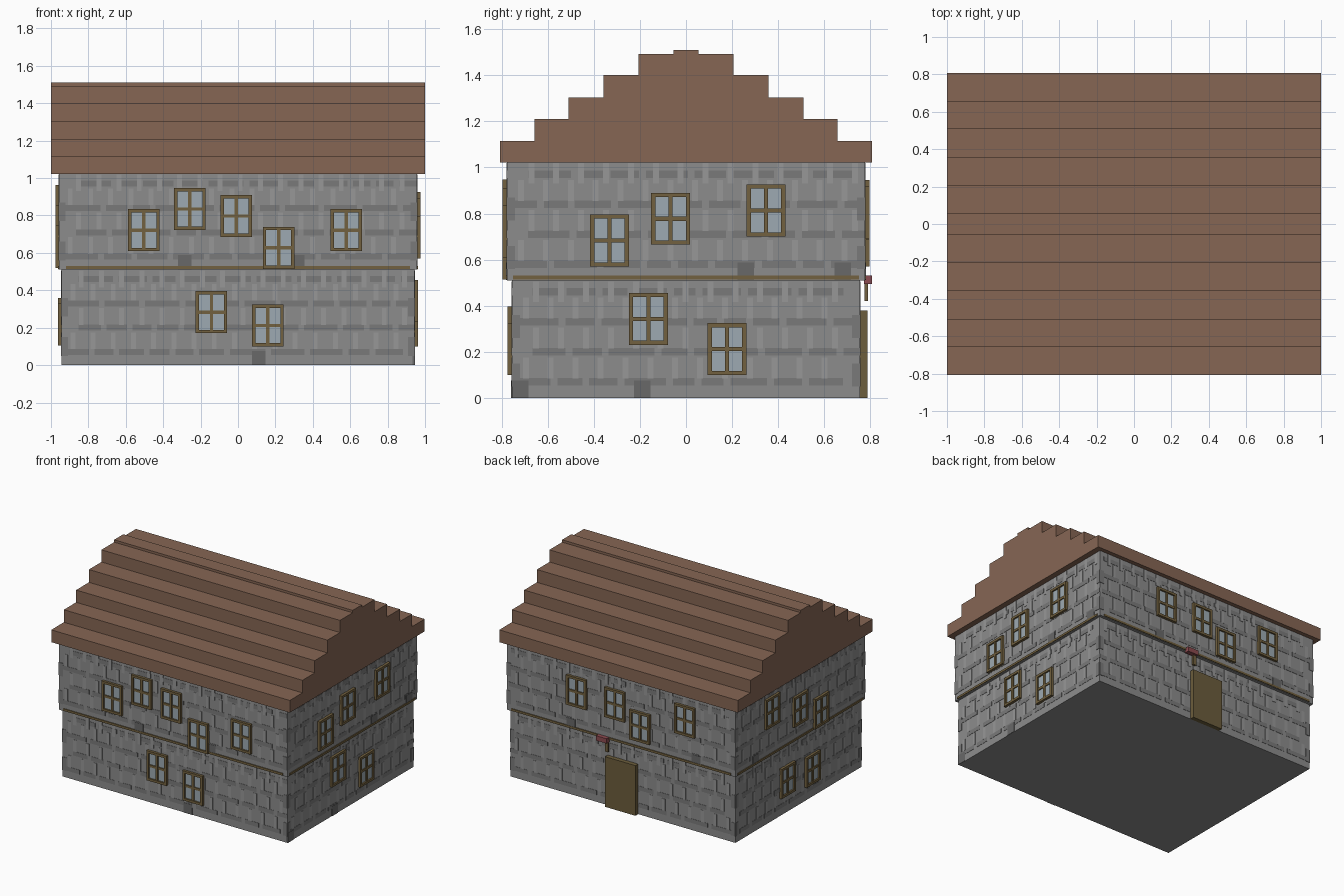
import bpy, bmesh, random
from mathutils import Matrix

if "Cube" in bpy.data.objects:
    bpy.data.objects.remove(bpy.data.objects["Cube"])

random.seed(4)


def material(name, r, g, b):
    m = bpy.data.materials.new(name)
    m.diffuse_color = (r, g, b, 1)
    m.use_nodes = True
    m.node_tree.nodes["Principled BSDF"].inputs["Base Color"].default_value = m.diffuse_color
    return m


STONE = material("stone", .262, .262, .262)
STONE_DARK = material("stone_dark", .195, .195, .195)
STONE_LIGHT = material("stone_light", .31, .31, .31)
STONE_BLOCK = material("stone_block", .14, .14, .14)
WOOD = material("wood", .17, .12, .05)
DOOR = material("door_wood", .15, .11, .045)
GLASS = material("glass", .337, .402, .445)
ROOF = material("roof_tile", .238, .133, .088)
RED = material("red", .262, .07, .08)


def boxes(name, items, mat):
    """One object from a list of (centre, size) boxes."""
    bm = bmesh.new()
    for c, s in items:
        bmesh.ops.create_cube(bm, size=1, matrix=Matrix.Translation(c) @ Matrix.Diagonal((*s, 1)))
    me = bpy.data.meshes.new(name)
    bm.to_mesh(me)
    bm.free()
    me.materials.append(mat)
    ob = bpy.data.objects.new(name, me)
    bpy.context.collection.objects.link(ob)
    return ob


# Storeys: half width, half depth, bottom, top
STOREYS = {"lower": (.943, .755, 0, .515), "upper": (.957, .776, .51, 1.03)}


def on_wall(storey, side, u, z, w, h, out, sink=.01):
    """Box lying on a wall, standing 'out' proud of it; u is x or y along the wall."""
    hx, hy = STOREYS[storey][:2]
    d, mid = out + sink, (out - sink) / 2
    if side in ("front", "back"):
        s = -1 if side == "front" else 1
        return (u, s * (hy + mid), z), (w, d, h)
    s = 1 if side == "right" else -1
    return (s * (hx + mid), u, z), (d, w, h)


SIDES = ("front", "right", "back", "left")

# Wall cores
for name, (hx, hy, z0, z1) in STOREYS.items():
    boxes(name + "_storey", [((0, 0, (z0 + z1) / 2), (2 * hx, 2 * hy, z1 - z0))], STONE)

# Stone courses: dark bed joints, light upright joints, corner stones
for name, (hx, hy, z0, z1) in STOREYS.items():
    dark, light, corner = [], [], []
    for side in SIDES:
        half = hx if side in ("front", "back") else hy
        for row in range(4):
            z = z0 + .07 + row * .13
            u = -half + .03 + (row % 2) * .06
            while u < half - .06:
                w = min(random.uniform(.09, .2), half - u)
                dark.append(on_wall(name, side, u + w / 2, z, w, .032, .002))
                u += w + .03
            n = int(2 * half / .108)
            for i in range(n):
                u = -half + .06 + i * .108 + (row % 2) * .045
                if u < half - .02:
                    zb = min(z + .06, z1 - .055)
                    light.append(on_wall(name, side, u, zb, .026, .09, .0025))
        for s in (-1, 1):
            for z in (z0 + .1, z0 + .31):
                corner.append(on_wall(name, side, s * (half - .017), z, .034, .1, .003))
    boxes(name + "_bed_joints", dark, STONE_DARK)
    boxes(name + "_upright_joints", light, STONE_LIGHT)
    boxes(name + "_corner_stones", corner, STONE_DARK)

# Dark base stones
blocks = [("upper", "front", -.285), ("upper", "front", .32), ("lower", "front", .11),
          ("upper", "right", .26), ("upper", "right", .68), ("lower", "right", -.72),
          ("lower", "right", -.19), ("upper", "back", .42), ("upper", "back", -.63),
          ("upper", "left", .535)]
boxes("base_stones", [on_wall(st, sd, u, .55 if st == "upper" else .038, .072, .075, .004)
                      for st, sd, u in blocks], STONE_BLOCK)

# Timber ledge between the storeys
boxes("ledge", [on_wall("upper", sd, 0, .522, 1.84 if sd in ("front", "back") else 1.5, .016, .006)
                for sd in SIDES], WOOD)

# Windows: (position along wall, height of centre)
WINDOWS = {
    ("upper", "front"): [(-.503, .722), (-.257, .835), (-.01, .797), (.217, .627), (.578, .722)],
    ("lower", "front"): [(-.142, .283), (.16, .212)],
    ("upper", "right"): [(-.332, .683), (-.067, .777), (.347, .813)],
    ("lower", "right"): [(-.163, .343), (.178, .212)],
    ("upper", "back"): [(.367, .805), (.046, .797), (-.165, .683), (-.54, .832)],
    ("upper", "left"): [(.345, .85), (.01, .741), (-.24, .633)],
    ("lower", "left"): [(.143, .247), (-.155, .218)],
}
W, H, T = .168, .225, .018
for (st, sd), spots in WINDOWS.items():
    frame, panes = [], []
    for u, z in spots:
        for s in (-1, 1):
            frame.append(on_wall(st, sd, u + s * (W - T) / 2, z, T, H, .02))
            frame.append(on_wall(st, sd, u, z + s * (H - T) / 2, W - 2 * T, T, .02))
        frame.append(on_wall(st, sd, u, z, T, H - 2 * T, .016))
        frame.append(on_wall(st, sd, u, z, W - 2 * T, T, .015))
        panes.append(on_wall(st, sd, u, z, W - T, H - T, .008))
    boxes(f"{st}_{sd}_window_frames", frame, WOOD)
    boxes(f"{st}_{sd}_window_panes", panes, GLASS)

# Back door and hanging lamp
boxes("door", [on_wall("lower", "back", 0, .19, .255, .38, .033)], DOOR)
boxes("lamp_post", [((.115, .782, .475), (.025, .016, .11))], WOOD)
boxes("lamp", [((.145, .79, .512), (.09, .036, .036))], RED)

# Stepped roof: one profile, mirrored about the ridge and extruded along x
steps = [(.808, 1.115), (.657, 1.21), (.51, 1.303), (.357, 1.4), (.207, 1.492), (.055, 1.51)]
half, z = [], 1.022
for y, top in steps:
    half += [(y, z), (y, top)]
    z = top
profile = half + [(-y, z) for y, z in reversed(half)]
bm = bmesh.new()
face = bm.faces.new([bm.verts.new((-1, y, z)) for y, z in profile])
ext = bmesh.ops.extrude_face_region(bm, geom=[face])
bmesh.ops.translate(bm, vec=(2, 0, 0), verts=[v for v in ext["geom"] if isinstance(v, bmesh.types.BMVert)])
bmesh.ops.recalc_face_normals(bm, faces=bm.faces)
me = bpy.data.meshes.new("roof")
bm.to_mesh(me)
bm.free()
me.materials.append(ROOF)
bpy.context.collection.objects.link(bpy.data.objects.new("roof", me))
